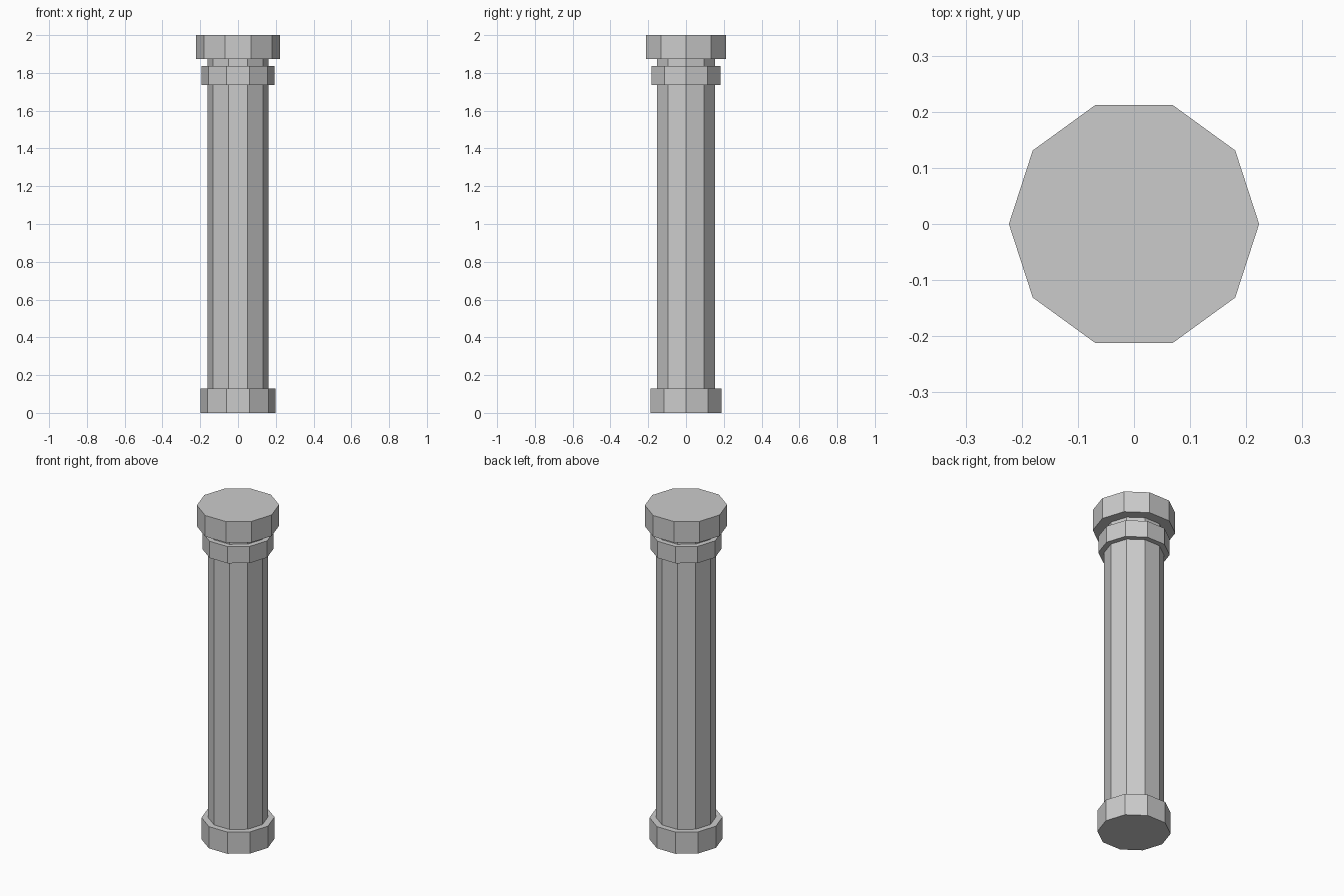
import bpy

if "Cube" in bpy.data.objects:
    bpy.data.objects.remove(bpy.data.objects["Cube"])

SIDES = 10


def drum(name, radius, z0, z1):
    """Ten-sided drum with a corner on +x, spanning z0 to z1."""
    verts_z = (z0, z1)
    bpy.ops.mesh.primitive_cylinder_add(
        vertices=SIDES, radius=radius, depth=z1 - z0,
        location=(0, 0, sum(verts_z) / 2))
    obj = bpy.context.object
    obj.name = name
    # The primitive starts with a corner on +y, so turn it a quarter
    obj.rotation_euler.z = 1.5707963
    return obj


# Column from the floor up
drum("base", 0.198, 0.0, 0.13)
drum("shaft", 0.162, 0.13, 1.737)
drum("collar", 0.193, 1.737, 1.837)
drum("neck", 0.162, 1.837, 1.874)
drum("capital", 0.223, 1.874, 2.0)
